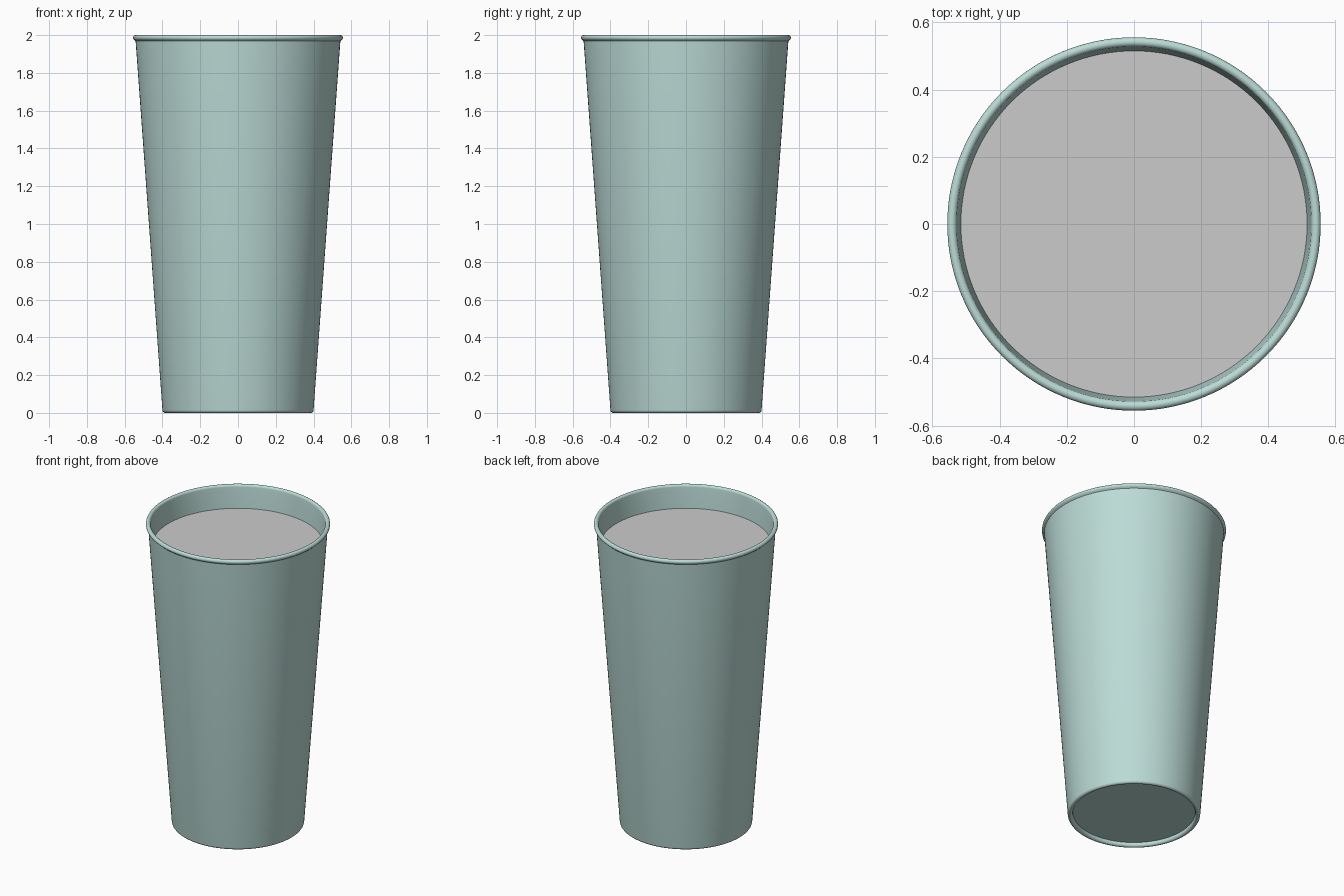
import bpy, bmesh
from math import cos, sin, pi, radians

if "Cube" in bpy.data.objects:
    bpy.data.objects.remove(bpy.data.objects["Cube"])

SIDES = 128


def arc(cx, cz, r, start, end, steps=8):
    """Points on a circular arc in the (radius, z) plane, angles in degrees."""
    angles = [radians(start + (end - start) * i / steps) for i in range(steps + 1)]
    return [(cx + r * cos(a), cz + r * sin(a)) for a in angles]


def lathe(name, profile, sharp_angle=40):
    """Revolve a profile that starts and ends on the z axis."""
    bm = bmesh.new()
    verts = [bm.verts.new((r, 0, z)) for r, z in profile]
    edges = [bm.edges.new(pair) for pair in zip(verts, verts[1:])]
    bmesh.ops.spin(bm, geom=verts + edges, cent=(0, 0, 0), axis=(0, 0, 1),
                   angle=2 * pi, steps=SIDES, use_duplicate=False)
    bmesh.ops.remove_doubles(bm, verts=bm.verts[:], dist=1e-5)
    bmesh.ops.recalc_face_normals(bm, faces=bm.faces[:])
    mesh = bpy.data.meshes.new(name)
    bm.to_mesh(mesh)
    bm.free()
    obj = bpy.data.objects.new(name, mesh)
    bpy.context.collection.objects.link(obj)
    bpy.ops.object.select_all(action='DESELECT')
    obj.select_set(True)
    bpy.context.view_layer.objects.active = obj
    bpy.ops.object.shade_smooth_by_angle(angle=radians(sharp_angle))
    return obj


# Cup: recessed base, rounded foot ring, tapered wall, rolled rim, hollow inside
profile = [(0, 0.025), (0.37, 0.025)]
profile += arc(0.385, 0.015, 0.015, 180, 360)
profile += [(0.542, 1.968)]
profile += arc(0.5415, 1.986, 0.014, -50, 180, 14)
profile += [(0.525, 1.965), (0.515, 1.85), (0.379, 0.05), (0, 0.05)]
cup = lathe("cup", profile)

mat = bpy.data.materials.new("pale_teal")
mat.diffuse_color = (0.50, 0.71, 0.67, 1)
mat.use_nodes = True
mat.node_tree.nodes["Principled BSDF"].inputs["Base Color"].default_value = mat.diffuse_color
cup.data.materials.append(mat)

# Drink: fills the inside up to just below the rim
lathe("drink", [(0, 0.052), (0.378, 0.052), (0.515, 1.85), (0, 1.85)])
